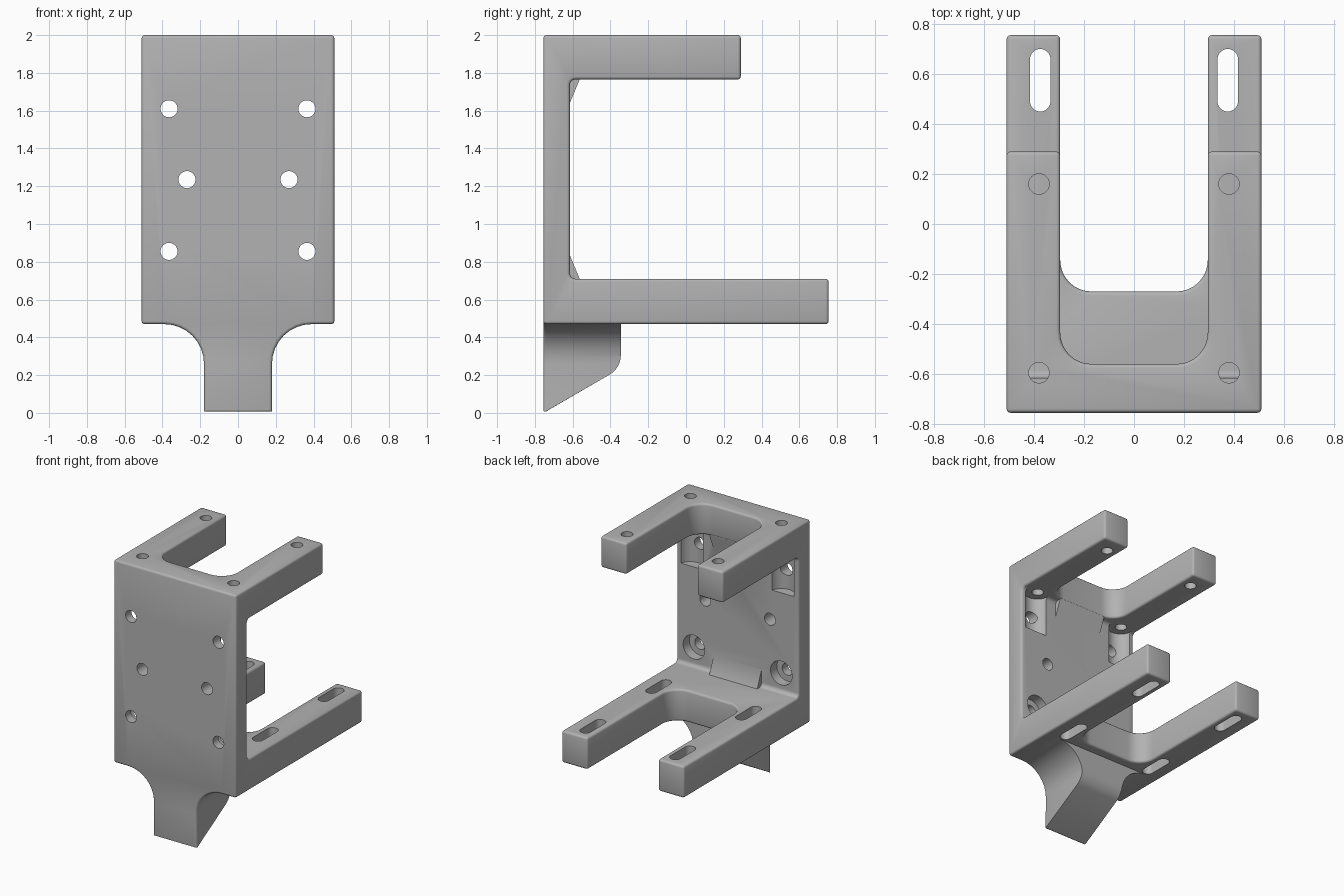
import bpy, bmesh, math
from mathutils import Vector

old = bpy.data.objects.get("Cube")
if old:
    bpy.data.objects.remove(old, do_unlink=True)

grey = bpy.data.materials.new("plain grey")
grey.use_nodes = True
COLOUR = (0.45, 0.45, 0.45, 1)
grey.diffuse_color = COLOUR
grey.node_tree.nodes["Principled BSDF"].inputs["Base Color"].default_value = COLOUR


def rounded(corners, steps=8):
    """Polygon outline from (u, v, radius) corners."""
    out = []
    n = len(corners)
    for i, (u, v, r) in enumerate(corners):
        p = Vector((u, v))
        if not r:
            out.append(p)
            continue
        a = (Vector(corners[i - 1][:2]) - p).normalized()
        b = (Vector(corners[(i + 1) % n][:2]) - p).normalized()
        half = a.angle(b) / 2
        centre = p + (a + b).normalized() * (r / math.sin(half))
        start = p + a * (r / math.tan(half)) - centre
        end = p + b * (r / math.tan(half)) - centre
        sweep = math.pi - 2 * half
        for k in range(steps + 1):
            t = k / steps
            out.append(centre + (start * math.sin((1 - t) * sweep)
                                 + end * math.sin(t * sweep)) / math.sin(sweep))
    clean = []
    for p in out:
        if not clean or (p - clean[-1]).length > 1e-4:
            clean.append(p)
    if (clean[0] - clean[-1]).length < 1e-4:
        clean.pop()
    return clean


def prism(name, corners, axis, lo, hi):
    """Extrude a rounded outline along an axis from lo to hi."""
    place = {"x": lambda p, d: (d, p.x, p.y),
             "y": lambda p, d: (p.x, d, p.y),
             "z": lambda p, d: (p.x, p.y, d)}[axis]
    bm = bmesh.new()
    outline = rounded(corners)
    ends = [[bm.verts.new(place(p, d)) for p in outline] for d in (lo, hi)]
    for ring in ends:
        bm.faces.new(ring)
    for i in range(len(outline)):
        bm.faces.new((ends[0][i - 1], ends[0][i], ends[1][i], ends[1][i - 1]))
    bmesh.ops.recalc_face_normals(bm, faces=bm.faces)
    mesh = bpy.data.meshes.new(name)
    bm.to_mesh(mesh)
    bm.free()
    obj = bpy.data.objects.new(name, mesh)
    mesh.materials.append(grey)
    bpy.context.collection.objects.link(obj)
    return obj


def box(u, v, w, h, r=0):
    return [(u - w, v - h, r), (u + w, v - h, r), (u + w, v + h, r), (u - w, v + h, r)]


def combine(target, tool, operation):
    mod = target.modifiers.new("combine", "BOOLEAN")
    mod.operation, mod.solver, mod.object = operation, "EXACT", tool
    bpy.context.view_layer.objects.active = target
    bpy.ops.object.modifier_apply(modifier=mod.name)
    bpy.data.objects.remove(tool, do_unlink=True)


def cut(target, outline, axis, lo, hi):
    combine(target, prism("cutter", outline, axis, lo, hi), "DIFFERENCE")


FRONT, WALL, BACK, TOP_BACK = -0.755, -0.615, 0.755, 0.29
BASE, SHELF, ROOF = 0.47, 0.71, 1.765

# Bracket body: side profile trimmed by the front silhouette
bracket = prism("bracket", [
    (FRONT, 0, 0), (-0.345, 0.237, 0.12), (-0.345, BASE, 0), (BACK, BASE, 0),
    (BACK, SHELF, 0), (WALL, SHELF, 0.03), (WALL, ROOF, 0.03),
    (TOP_BACK, ROOF, 0), (TOP_BACK, 2, 0), (FRONT, 2, 0)], "x", -0.51, 0.51)
for s in (-1, 1):
    cut(bracket, [(s * 0.18, -0.1, 0), (s * 0.18, BASE, 0.21),
                  (s * 0.7, BASE, 0), (s * 0.7, -0.1, 0)], "y", -0.9, -0.2)

# U-shaped openings in both shelves
for edge, lo, hi in ((-0.56, 1.6, 2.1), (-0.27, 0.3, 0.9)):
    cut(bracket, [(-0.295, edge, 0.125), (0.295, edge, 0.125),
                  (0.295, 1, 0), (-0.295, 1, 0)], "z", lo, hi)

# Soften the outer edges, leaving the back of the foot sharp
bm = bmesh.new()
bm.from_mesh(bracket.data)
bmesh.ops.remove_doubles(bm, verts=bm.verts, dist=1e-4)
bmesh.ops.dissolve_limit(bm, angle_limit=math.radians(1), verts=bm.verts, edges=bm.edges)


def is_outer(edge):
    mid = (edge.verts[0].co + edge.verts[1].co) / 2
    foot_back = mid.z < BASE + 0.005 and -0.74 < mid.y < -0.3
    return (len(edge.link_faces) == 2 and edge.calc_face_angle() > math.radians(40)
            and not foot_back)


bmesh.ops.bevel(bm, geom=[e for e in bm.edges if is_outer(e)], offset=0.016,
                segments=3, profile=0.5, affect="EDGES", clamp_overlap=False)
bm.to_mesh(bracket.data)
bm.free()

# Corner ribs between the wall and the shelves
for level, d in ((SHELF, 1), (ROOF, -1)):
    rib = prism("rib", [(-0.66, level - d * 0.04, 0), (-0.563, level - d * 0.04, 0),
                        (-0.563, level, 0), (WALL, level + d * 0.125, 0),
                        (-0.66, level + d * 0.125, 0)], "x", -0.2, 0.2)
    combine(bracket, rib, "UNION")

for s in (-1, 1):
    # Screw holes through the wall, lower pair counterbored from behind
    for x, z in ((0.365, 1.61), (0.27, 1.235), (0.365, 0.855)):
        cut(bracket, box(s * x, z, 0.045, 0.045, 0.045), "y", -0.9, -0.55)
    cut(bracket, box(s * 0.365, 0.855, 0.09, 0.09, 0.09), "y", -0.69, -0.55)
    # Upright pockets under the top shelf
    cut(bracket, box(s * 0.38, -0.595, 0.095, 0.095, 0.095), "z", 1.46, ROOF)
    # Round holes in the top shelf
    for y in (-0.595, 0.16):
        cut(bracket, box(s * 0.38, y, 0.041, 0.041, 0.041), "z", 1.7, 2.1)
    # Slots in the lower arms
    for y in (-0.21, 0.575):
        cut(bracket, box(s * 0.375, y, 0.041, 0.125, 0.041), "z", 0.3, 0.9)

bpy.ops.object.select_all(action="DESELECT")
bracket.select_set(True)
bpy.context.view_layer.objects.active = bracket
bpy.ops.object.shade_smooth_by_angle(angle=math.radians(35))
